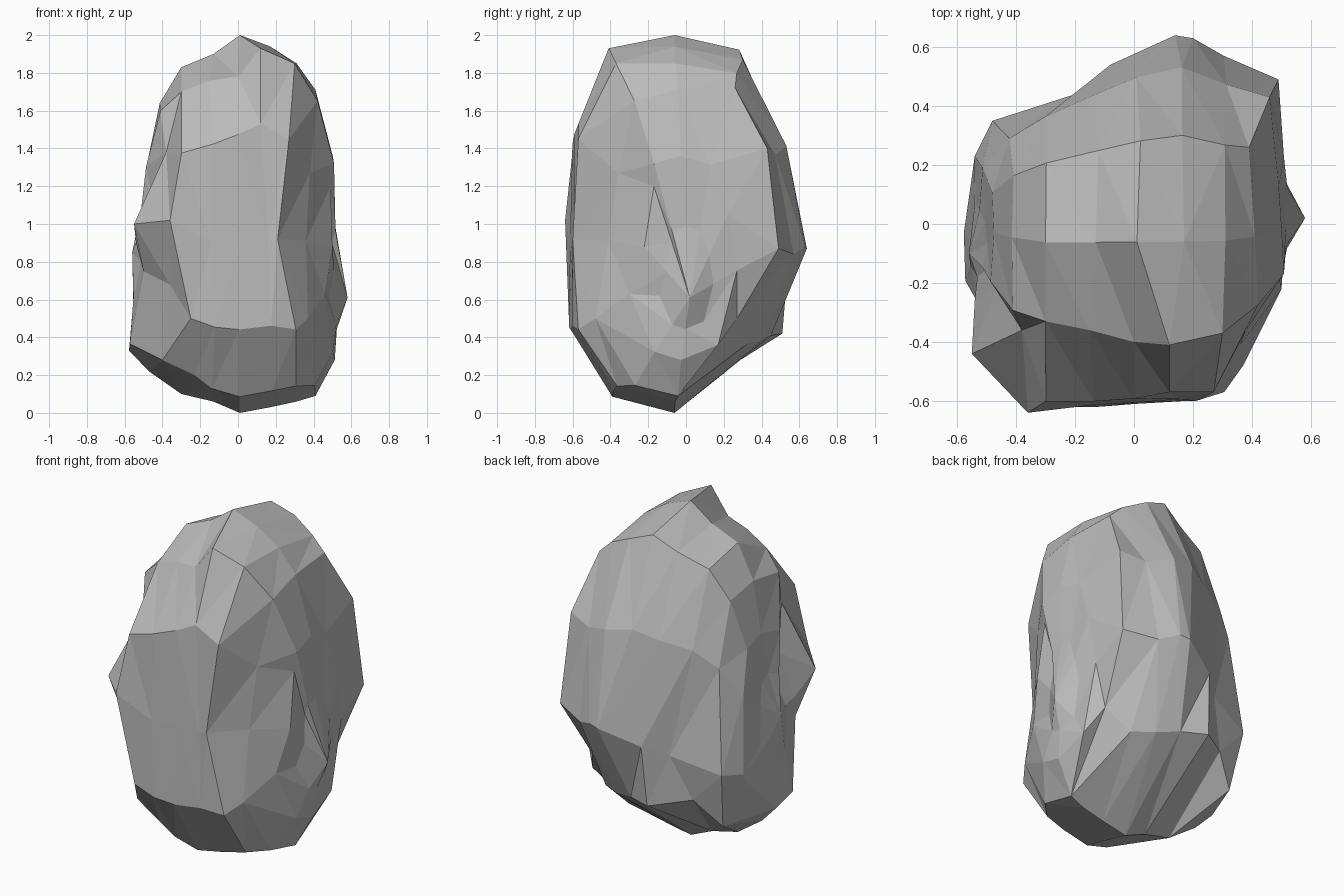
import bpy, bmesh, random
from mathutils import Vector

cube = bpy.data.objects.get("Cube")
if cube:
    bpy.data.objects.remove(cube)

random.seed(4)

# Rib outline: y share of the front/back reach, z share of the height
OUTLINE = [(-.1, 1), (.47, .965), (.83, .725), (1, .44), (.83, .21), (-.1, 0),
           (-.64, .04), (-1, .22), (-.99, .46), (-.97, .74), (-.65, .965)]

# Slices from side to side: x, lean, bottom, top, front reach, back reach
SLICES = [(-.51, .10, .33, 1.35, .30, .23),
          (-.44, .04, .22, 1.64, .45, .35),
          (-.30, 0, .10, 1.83, .62, .44),
          (-.13, 0, .06, 1.90, .62, .53),
          (.01, 0, 0, 2.0, .61, .60),
          (.17, 0, .03, 1.94, .60, .64),
          (.31, 0, .06, 1.85, .57, .57),
          (.41, 0, .09, 1.71, .42, .49),
          (.505, -.01, .28, 1.36, .26, .27)]

# Corners broken away from the even shape: (slice, rib) -> position
# right front: overhanging ledge with a hollow below
LEDGE = {(0, 7): (-.50, -.32, .75), (0, 8): (-.54, -.26, .9),
         (0, 9): (-.46, -.20, 1.17), (1, 6): (-.40, -.38, .28),
         (1, 7): (-.36, -.48, .68), (1, 8): (-.55, -.44, 1.0),
         (1, 9): (-.38, -.36, 1.38), (2, 6): (-.23, -.41, .2),
         (2, 7): (-.25, -.62, .5), (2, 8): (-.36, -.64, 1.02)}
# left front: one broad sloping cut
SLOPE = {(6, 8): (.21, -.60, .92), (6, 9): (.27, -.57, 1.45),
         (7, 7): (.37, -.48, .5), (7, 8): (.36, -.41, .91),
         (7, 9): (.38, -.36, 1.27), (8, 7): (.46, -.30, .63),
         (8, 8): (.50, -.22, .88), (8, 9): (.49, -.17, 1.2)}
# top front: step in the crown
CROWN = {(2, 10): (-.30, -.33, 1.7), (3, 10): (-.15, -.36, 1.76),
         (4, 10): (0, -.40, 1.78), (5, 10): (.12, -.41, 1.93),
         (6, 10): (.30, -.37, 1.85), (5, 9): (.12, -.57, 1.53)}
# back: hollow on the right, undercut on the left
BACK = {(0, 3): (-.54, .23, .62), (1, 3): (-.48, .35, .64),
        (1, 4): (-.44, .28, .3), (2, 3): (-.2, .44, .72),
        (3, 3): (-.08, .54, .78), (3, 4): (-.1, .51, .42),
        (4, 3): (.14, .64, .87), (4, 4): (.05, .45, .41),
        (5, 3): (.2, .63, .88), (5, 4): (.18, .40, .38),
        (6, 4): (.3, .33, .37), (7, 1): (.39, .26, 1.72),
        (7, 2): (.46, .43, 1.4), (7, 3): (.49, .49, .87),
        (7, 4): (.43, .27, .5), (8, 4): (.50, .17, .36)}
CHIPS = LEDGE | SLOPE | CROWN | BACK


def rib_point(i, j):
    if (i, j) in CHIPS:
        return Vector(CHIPS[i, j])
    x, lean, low, high, front, back = SLICES[i]
    u, v = OUTLINE[j]
    z = low + (high - low) * v
    y = u * (back if u > 0 else front)
    wobble = 0 if v in (0, 1) else .012
    return Vector((x + lean * (z - 1) + random.uniform(-wobble, wobble), y,
                   z + random.uniform(-wobble, wobble)))


# Stone shell, lofted across the slices
bm = bmesh.new()
rings = [[bm.verts.new(rib_point(i, j)) for j in range(len(OUTLINE))]
         for i in range(len(SLICES))]
count = len(OUTLINE)
for a, b in zip(rings, rings[1:]):
    for j in range(count):
        k = (j + 1) % count
        bm.faces.new((a[j], a[k], b[k], b[j]))


# Rough sides: a dented inner ring closing to one raised point
def close_side(ring, peak, depth):
    tip = Vector(peak)
    inner = []
    for v in ring:
        p = v.co.lerp(tip, .5)
        p.x -= depth * random.uniform(.5, 1)
        inner.append(bm.verts.new(p))
    end = bm.verts.new(tip)
    for j in range(count):
        k = (j + 1) % count
        bm.faces.new((ring[j], ring[k], inner[k], inner[j]))
        bm.faces.new((inner[j], inner[k], end))


close_side(rings[0], (-.56, -.1, .85), -.02)
close_side(rings[-1], (.58, .02, .61), .04)

bmesh.ops.triangulate(bm, faces=bm.faces[:])
bmesh.ops.recalc_face_normals(bm, faces=bm.faces[:])
mesh = bpy.data.meshes.new("boulder")
bm.to_mesh(mesh)
bm.free()
boulder = bpy.data.objects.new("boulder", mesh)
bpy.context.collection.objects.link(boulder)

# Grey stone
stone = bpy.data.materials.new("grey_stone")
stone.use_nodes = True
grey = (.5, .5, .5, 1)
stone.diffuse_color = grey
bsdf = stone.node_tree.nodes["Principled BSDF"]
bsdf.inputs["Base Color"].default_value = grey
bsdf.inputs["Roughness"].default_value = .9
mesh.materials.append(stone)
